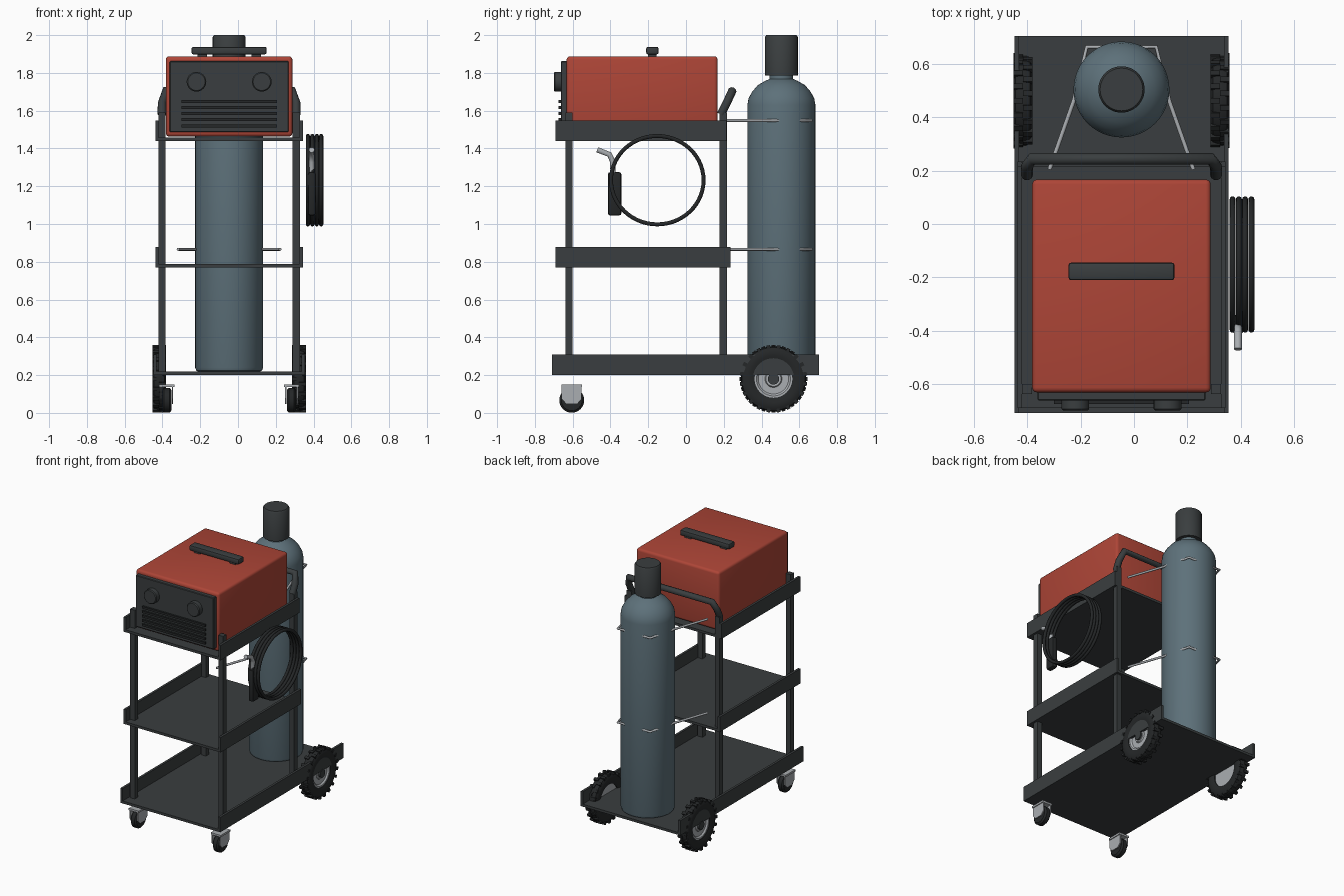
import bpy, bmesh, math
from mathutils import Matrix, Vector

if "Cube" in bpy.data.objects:
    bpy.data.objects.remove(bpy.data.objects["Cube"])

CX = -0.047  # centre line of the cart


def material(name, rgb):
    m = bpy.data.materials.new(name)
    m.diffuse_color = (*rgb, 1)
    m.use_nodes = True
    m.node_tree.nodes["Principled BSDF"].inputs["Base Color"].default_value = m.diffuse_color
    return m


DARK = material("dark_steel", (0.042, 0.048, 0.05))
BLACK = material("rubber", (0.018, 0.02, 0.021))
RED = material("red_paint", (0.42, 0.06, 0.038))
BLUE = material("blue_grey_paint", (0.11, 0.165, 0.195))
METAL = material("bare_metal", (0.4, 0.42, 0.44))


def finish(ob, mat, smooth=False):
    ob.data.materials.append(mat)
    if smooth:
        bpy.ops.object.select_all(action='DESELECT')
        ob.select_set(True)
        bpy.context.view_layer.objects.active = ob
        bpy.ops.object.shade_smooth_by_angle(angle=math.radians(35))
    return ob


def from_bmesh(name, bm, mat, smooth=False):
    bmesh.ops.recalc_face_normals(bm, faces=bm.faces)
    me = bpy.data.meshes.new(name)
    bm.to_mesh(me)
    bm.free()
    ob = bpy.data.objects.new(name, me)
    bpy.context.collection.objects.link(ob)
    return finish(ob, mat, smooth)


def add_box(bm, x, y, z):
    """Box from (min, max) pairs."""
    size = Matrix.Diagonal((x[1] - x[0], y[1] - y[0], z[1] - z[0], 1))
    mid = Matrix.Translation([(a + b) / 2 for a, b in (x, y, z)])
    bmesh.ops.create_cube(bm, size=1, matrix=mid @ size)


def box(name, x, y, z, mat, bevel=0, segments=2):
    bm = bmesh.new()
    add_box(bm, x, y, z)
    if bevel:
        bmesh.ops.bevel(bm, geom=bm.edges[:], offset=bevel, segments=segments,
                        profile=0.5, affect='EDGES')
    return from_bmesh(name, bm, mat, bool(bevel))


def lathe(name, profile, centre, mat, axis='Z', sides=48):
    """Spin (radius, height) points around an axis."""
    bm = bmesh.new()
    verts = [bm.verts.new((r, 0, h)) for r, h in profile]
    edges = [bm.edges.new(p) for p in zip(verts, verts[1:])]
    bmesh.ops.spin(bm, geom=verts + edges, cent=(0, 0, 0), axis=(0, 0, 1),
                   angle=math.tau, steps=sides, use_duplicate=False)
    bmesh.ops.remove_doubles(bm, verts=bm.verts, dist=1e-5)
    turn = {'Z': Matrix(), 'X': Matrix.Rotation(math.pi / 2, 4, 'Y'),
            '-X': Matrix.Rotation(-math.pi / 2, 4, 'Y'),
            '-Y': Matrix.Rotation(math.pi / 2, 4, 'X')}[axis]
    bm.transform(Matrix.Translation(centre) @ turn)
    return from_bmesh(name, bm, mat, True)


def tube(name, points, radius, mat, closed=False, res=3):
    cu = bpy.data.curves.new(name, 'CURVE')
    cu.dimensions = '3D'
    cu.bevel_depth, cu.bevel_resolution, cu.use_fill_caps = radius, res, True
    sp = cu.splines.new('POLY')
    sp.points.add(len(points) - 1)
    for p, co in zip(sp.points, points):
        p.co = (*co, 1)
    sp.use_cyclic_u = closed
    sp.use_smooth = True
    ob = bpy.data.objects.new(name, cu)
    bpy.context.collection.objects.link(ob)
    ob.data.materials.append(mat)
    return ob


# Trays: thin sheet with upright side walls, open front and back
for name, half, y, z in (("bottom_tray", 0.401, (-0.71, 0.705), 0.2),
                         ("middle_tray", 0.39, (-0.69, 0.235), 0.77),
                         ("top_tray", 0.39, (-0.69, 0.215), 1.44)):
    bm = bmesh.new()
    add_box(bm, (CX - half, CX + half), y, (z, z + 0.018))
    for s in (-1, 1):
        xs = sorted((CX + s * half, CX + s * (half - 0.017)))
        add_box(bm, xs, y, (z, z + 0.108))
    from_bmesh(name, bm, DARK)

# Corner posts
for s, side in ((-1, "left"), (1, "right")):
    for y, end in ((-0.62, "front"), (0.197, "back")):
        x = CX + s * 0.355
        box(f"{end}_{side}_post", (x - 0.019, x + 0.019), (y - 0.019, y + 0.019),
            (0.21, 1.59), DARK)

# Push handle
handle = [(-0.355, 0.185, 1.58), (-0.355, 0.215, 1.64), (-0.335, 0.245, 1.705)]
handle += [(-x, y, z) for x, y, z in reversed(handle)]
tube("push_handle", [(CX + x, y, z) for x, y, z in handle], 0.023, DARK)

# Welder case, front panel, vents, knobs and carry handle
box("welder_case", (-0.382, 0.288), (-0.632, 0.167), (1.463, 1.888), RED, 0.018, 3)
box("front_panel", (-0.362, 0.268), (-0.662, -0.625), (1.487, 1.862), DARK, 0.004, 1)
for i in range(5):
    z = 1.52 + i * 0.032
    box(f"vent_{i + 1}", (-0.3, 0.206), (-0.676, -0.655), (z - 0.008, z + 0.008), BLACK)
for x, side in ((-0.22, "left"), (0.126, "right")):
    lathe(f"{side}_knob", [(0, 0), (0.052, 0), (0.052, 0.034), (0.046, 0.04), (0, 0.04)],
          (x, -0.66, 1.753), DARK, '-Y', 32)
box("carry_handle", (-0.246, 0.152), (-0.211, -0.145), (1.898, 1.938), DARK, 0.01)
for x in (-0.19, 0.096):
    box("carry_handle_foot", (x - 0.025, x + 0.025), (-0.2, -0.156), (1.88, 1.905), DARK)

# Gas cylinder with valve cap
lathe("gas_cylinder", [(0, 0.218), (0.162, 0.218), (0.174, 0.224), (0.18, 0.24), (0.18, 1.63),
                       (0.174, 1.665), (0.155, 1.7), (0.125, 1.735), (0.085, 1.758),
                       (0.062, 1.768), (0.062, 1.79), (0, 1.79)], (CX, 0.505, 0), BLUE)
lathe("valve_cap", [(0, 1.785), (0.087, 1.785), (0.087, 1.99), (0.08, 2.0), (0, 2.0)],
      (CX, 0.505, 0), DARK)

# Cylinder retaining straps
for z, name in ((1.548, "upper_strap"), (0.866, "lower_strap")):
    half = [(0.27, 0.205), (0.18, 0.46), (0.13, 0.665)]
    path = half + [(-x, y) for x, y in reversed(half)]
    tube(name, [(CX + x, y, z) for x, y in path], 0.008, METAL, res=2)

# Rear wheels: tyre with staggered tread blocks, pale hub, dark boss
for s, side in ((-1, "left"), (1, "right")):
    c = Vector((CX + s * 0.37, 0.463, 0.18))
    axis = 'X' if s > 0 else '-X'
    lathe(f"{side}_tyre", [(0.1, -0.028), (0.125, -0.036), (0.15, -0.036), (0.167, -0.027),
                           (0.173, -0.01), (0.173, 0.01), (0.167, 0.027), (0.15, 0.036),
                           (0.125, 0.036), (0.1, 0.028), (0.1, -0.028)], c, BLACK, axis)
    bm = bmesh.new()
    for i in range(40):
        x = 0.018 * (1 if i % 2 else -1)
        new = bmesh.ops.create_cube(bm, size=1, matrix=Matrix.Translation(c)
                                    @ Matrix.Rotation(math.tau * i / 40, 4, 'X')
                                    @ Matrix.Translation((x, 0, 0.169))
                                    @ Matrix.Diagonal((0.036, 0.02, 0.02, 1)))
    from_bmesh(f"{side}_tread_blocks", bm, BLACK)
    lathe(f"{side}_hub", [(0, -0.022), (0.103, -0.022), (0.103, 0.024), (0.09, 0.024),
                          (0.08, 0.014), (0.045, 0.014), (0.04, 0.022), (0, 0.022)],
          c, METAL, axis)
    lathe(f"{side}_hub_boss", [(0, 0), (0.03, 0), (0.03, 0.034), (0, 0.034)],
          c, DARK, axis, 24)

# Front casters
for s, side in ((-1, "left"), (1, "right")):
    x, y = CX + s * 0.33, -0.605
    lathe(f"{side}_caster_wheel", [(0, -0.024), (0.055, -0.024), (0.066, -0.014),
                                   (0.066, 0.014), (0.055, 0.024), (0, 0.024)],
          (x, y, 0.067), BLACK, 'X', 32)
    bm = bmesh.new()
    add_box(bm, (x - 0.04, x + 0.04), (y - 0.055, y + 0.055), (0.136, 0.15))
    for f in (-1, 1):
        # fork cheek, tapering towards the axle
        pts = [(-0.053, 0.137), (0.053, 0.137), (0.053, 0.075), (0.03, 0.048),
               (-0.03, 0.048), (-0.053, 0.075)]
        face = bm.faces.new([bm.verts.new((x + f * 0.027, y + py, pz)) for py, pz in pts])
        ext = bmesh.ops.extrude_face_region(bm, geom=[face], use_keep_orig=True)
        bmesh.ops.translate(bm, vec=(f * 0.007, 0, 0), verts=[
            v for v in ext["geom"] if isinstance(v, bmesh.types.BMVert)])
    from_bmesh(f"{side}_caster_fork", bm, METAL)

# Coiled torch cable
for i in range(4):
    ring = [(0.37 + i * 0.0235, -0.152 + 0.245 * math.cos(a), 1.232 + 0.234 * math.sin(a))
            for a in (math.tau * k / 56 for k in range(56))]
    tube(f"cable_loop_{i + 1}", ring, 0.011, BLACK, True)

# Welding torch
box("torch_grip", (0.37, 0.411), (-0.413, -0.342), (1.045, 1.275), BLACK, 0.012)
tube("torch_neck", [(0.39, -0.386, 1.26), (0.39, -0.388, 1.33), (0.39, -0.405, 1.368),
                    (0.39, -0.47, 1.393)], 0.015, METAL)
